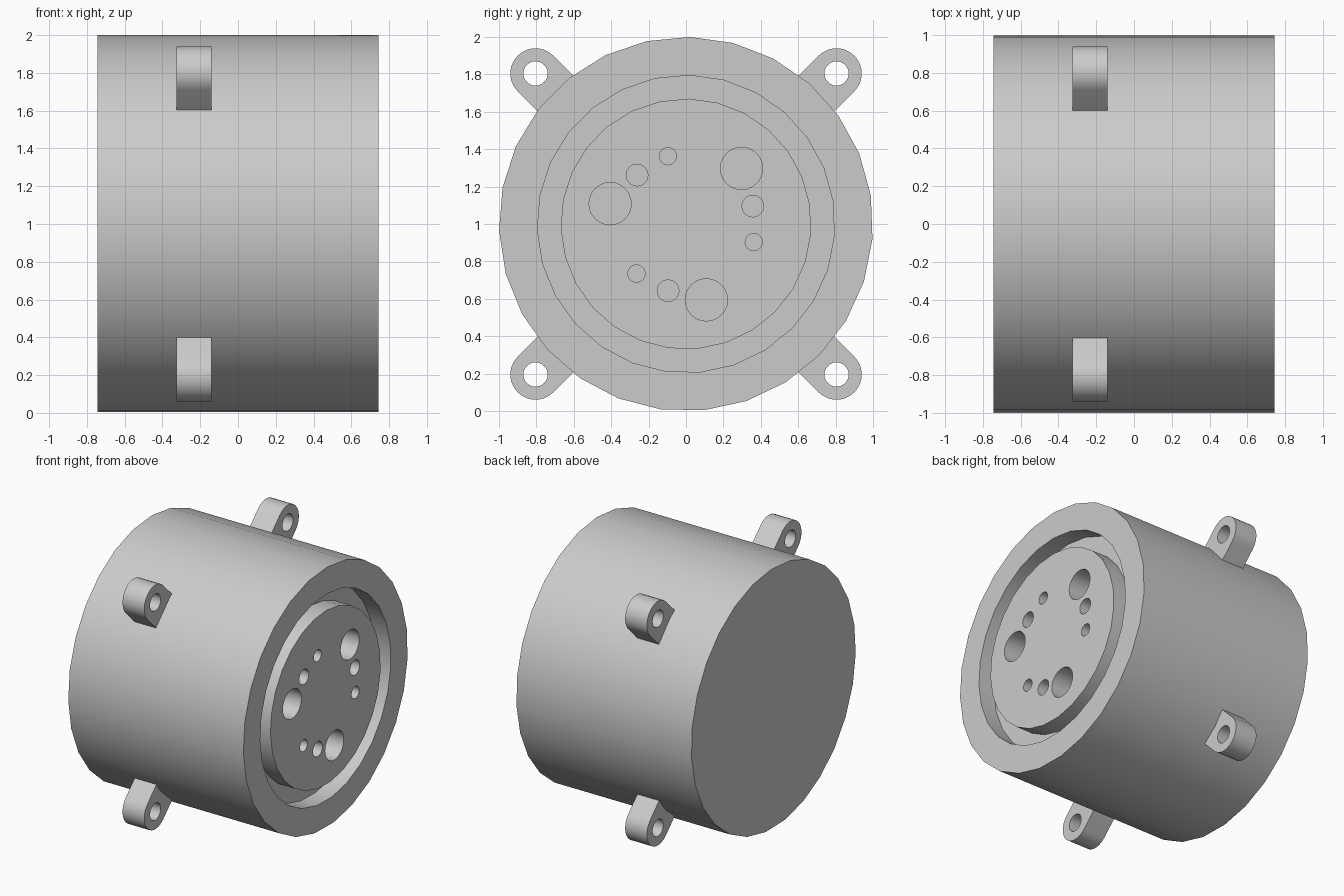
import bpy, bmesh
from math import sin, cos, pi, radians

if "Cube" in bpy.data.objects:
    bpy.data.objects.remove(bpy.data.objects["Cube"])

HALF = 0.745       # half length along x
GROOVE = 0.135     # face groove depth
HOLE = 0.3         # socket depth

grey = bpy.data.materials.new("light_grey")
grey.use_nodes = True
grey.diffuse_color = (0.6, 0.6, 0.6, 1)
grey.node_tree.nodes["Principled BSDF"].inputs["Base Color"].default_value = (0.6, 0.6, 0.6, 1)


def circle(y, z, r, n, phase=0.0):
    """Points of a circle in the y-z plane, clockwise from the top."""
    return [(y + r * sin(phase + 2 * pi * i / n), z + r * cos(phase + 2 * pi * i / n))
            for i in range(n)]


def add_prism(bm, outline, x0, x1):
    a, b = ([bm.verts.new((x, y, z)) for y, z in outline] for x in (x0, x1))
    bm.faces.new(a)
    bm.faces.new(b[::-1])
    for i in range(len(a)):
        j = (i + 1) % len(a)
        bm.faces.new((a[i], b[i], b[j], a[j]))


def finish(bm, name):
    bmesh.ops.recalc_face_normals(bm, faces=bm.faces[:])
    mesh = bpy.data.meshes.new(name)
    bm.to_mesh(mesh)
    bm.free()
    mesh.materials.append(grey)
    ob = bpy.data.objects.new(name, mesh)
    bpy.context.collection.objects.link(ob)
    return ob


def activate(ob):
    bpy.ops.object.select_all(action='DESELECT')
    ob.select_set(True)
    bpy.context.view_layer.objects.active = ob


def cut(ob, cutter):
    cutter.hide_render = True
    mod = ob.modifiers.new("holes", 'BOOLEAN')
    mod.operation = 'DIFFERENCE'
    mod.solver = 'EXACT'
    mod.object = cutter
    activate(ob)
    bpy.ops.object.modifier_apply(modifier=mod.name)
    bpy.data.objects.remove(cutter)


def smooth(ob):
    activate(ob)
    bpy.ops.object.shade_smooth_by_angle(angle=radians(30))


# Drum with a ring groove in its right-hand face
bm = bmesh.new()
profile = [(-HALF, 1), (HALF, 1), (HALF, 0.795), (HALF - GROOVE, 0.795),
           (HALF - GROOVE, 0.67), (HALF, 0.67)]
rings = [[bm.verts.new((x, y, z)) for y, z in circle(0, 1, r, 27, radians(1.2))]
         for x, r in profile]
for a, b in zip(rings, rings[1:]):
    for i in range(27):
        j = (i + 1) % 27
        bm.faces.new((a[i], b[i], b[j], a[j]))
bm.faces.new(rings[0])
bm.faces.new(rings[-1])
drum = finish(bm, "drum_body")

# Three repeating groups of large, medium and small sockets
bm = bmesh.new()
for turn in (0, 120, 240):
    for angle, dist, r in ((45, 0.42, 0.113), (15, 0.37, 0.058), (105, 0.375, 0.046)):
        t = radians(angle + turn)
        add_prism(bm, circle(dist * cos(t), 1 + dist * sin(t), r, 24), HALF - HOLE, HALF + 0.1)
cut(drum, finish(bm, "socket_cutter"))
smooth(drum)

# Four mounting lugs with through holes
R, REACH, BASE = 0.135, 1.138, 0.9
for name, angle in (("back_upper", 45), ("front_upper", 135),
                    ("front_lower", 225), ("back_lower", 315)):
    t = radians(angle)
    local = [(BASE, -R)]
    local += [(REACH + R * cos(a), R * sin(a)) for a in (pi * (i / 14 - 0.5) for i in range(15))]
    local += [(BASE, R)]
    bm = bmesh.new()
    add_prism(bm, [(u * cos(t) - v * sin(t), 1 + u * sin(t) + v * cos(t)) for u, v in local],
              -0.325, -0.14)
    lug = finish(bm, name + "_lug")
    bm = bmesh.new()
    add_prism(bm, circle(REACH * cos(t), 1 + REACH * sin(t), 0.065, 24), -0.5, 0)
    cut(lug, finish(bm, "lug_cutter"))
    smooth(lug)
